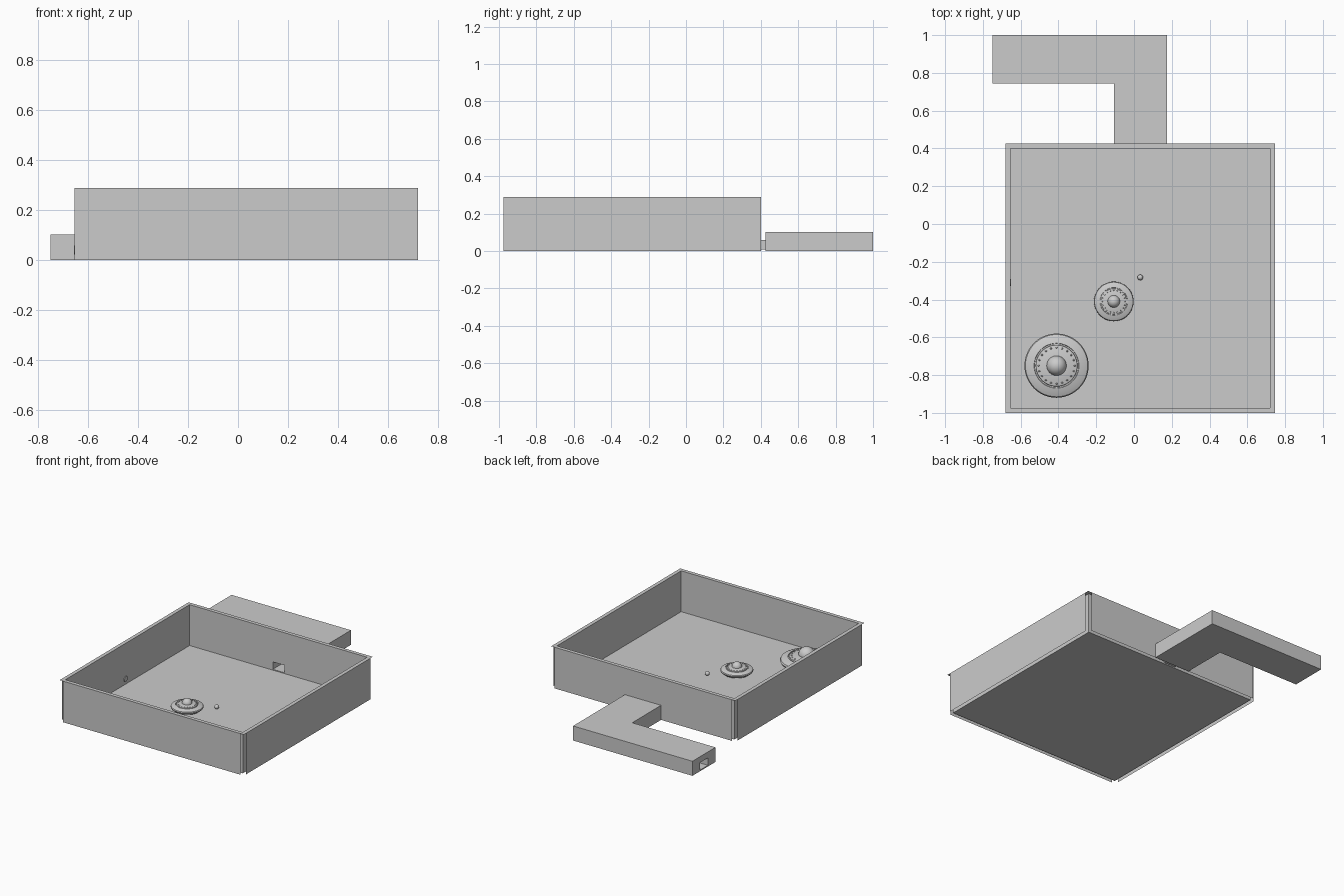
import bpy, bmesh, math
from mathutils import Matrix

if "Cube" in bpy.data.objects:
    bpy.data.objects.remove(bpy.data.objects["Cube"])

# Shared dimensions: inner tray, outer skin, wall height
X0, X1, Y0, Y1 = -0.655, 0.72, -0.975, 0.40
T, H = 0.026, 0.288
OX0, OX1, OY0, OY1 = X0 - T, X1 + T, Y0 - T, Y1 + T
DX0, DX1, DZ0, DZ1 = -0.01, 0.08, 0.008, 0.06      # doorway


def finish(name, bm, smooth=False):
    me = bpy.data.meshes.new(name)
    bm.to_mesh(me)
    bm.free()
    ob = bpy.data.objects.new(name, me)
    bpy.context.collection.objects.link(ob)
    if smooth:
        bpy.ops.object.select_all(action='DESELECT')
        ob.select_set(True)
        bpy.context.view_layer.objects.active = ob
        bpy.ops.object.shade_smooth_by_angle(angle=math.radians(35))
    return ob


def quad(bm, *pts):
    bm.faces.new([bm.verts.new(p) for p in pts])


def wall_x(bm, y, x0, x1, z0=0, z1=H):
    quad(bm, (x0, y, z0), (x1, y, z0), (x1, y, z1), (x0, y, z1))


def wall_y(bm, x, y0, y1, z0=0, z1=H):
    quad(bm, (x, y0, z0), (x, y1, z0), (x, y1, z1), (x, y0, z1))


def slab(bm, x0, x1, y0, y1, z):
    quad(bm, (x0, y0, z), (x1, y0, z), (x1, y1, z), (x0, y1, z))


def prism(name, outline, z0, z1):
    bm = bmesh.new()
    f = bm.faces.new([bm.verts.new((x, y, z0)) for x, y in outline])
    ext = bmesh.ops.extrude_face_region(bm, geom=[f])['geom']
    bmesh.ops.translate(bm, vec=(0, 0, z1 - z0),
                        verts=[v for v in ext if isinstance(v, bmesh.types.BMVert)])
    bmesh.ops.recalc_face_normals(bm, faces=bm.faces)
    return finish(name, bm)


# Tray floor
bm = bmesh.new()
slab(bm, X0, X1, Y0, Y1, 0.002)
finish("tray_floor", bm)

# Double-skinned walls, open at the corners and underneath
bm = bmesh.new()
for y in (Y0, OY0):
    wall_x(bm, y, X0, X1)
for x in (X0, X1, OX0, OX1):
    wall_y(bm, x, Y0, Y1)
for y in (Y1, OY1):                                # back wall with doorway
    wall_x(bm, y, X0, DX0)
    wall_x(bm, y, DX1, X1)
    wall_x(bm, y, DX0, DX1, 0, DZ0)
    wall_x(bm, y, DX0, DX1, DZ1, H)
finish("tray_walls", bm)

# Doorway lining between the two skins
bm = bmesh.new()
for x in (DX0, DX1):
    wall_y(bm, x, Y1, OY1, DZ0, DZ1)
for z in (DZ0, DZ1):
    slab(bm, DX0, DX1, Y1, OY1, z)
finish("doorway_lining", bm)

# Flat rim capping the walls
bm = bmesh.new()
slab(bm, OX0, OX1, OY0, Y0, H)
slab(bm, OX0, OX1, Y1, OY1, H)
slab(bm, OX0, X0, Y0, Y1, H)
slab(bm, X1, OX1, Y0, Y1, H)
finish("tray_rim", bm)

# L-shaped corridor block with a tunnel cut through it
block = prism("corridor", [(-0.105, OY1), (0.175, OY1), (0.175, 1), (-0.75, 1),
                           (-0.75, 0.745), (-0.105, 0.745)], 0, 0.102)
tunnel = prism("tunnel_cutter", [(DX0, OY1 - 0.05), (DX1, OY1 - 0.05), (DX1, 0.918),
                                 (-0.80, 0.918), (-0.80, 0.828), (DX0, 0.828)], DZ0, DZ1)
tunnel.hide_render = True
tunnel.hide_set(True)
cut = block.modifiers.new("tunnel", 'BOOLEAN')
cut.operation, cut.object, cut.solver = 'DIFFERENCE', tunnel, 'EXACT'


def bumper(name, x, y, r):
    # Lathed saucer profile with stepped rings, as fractions of the radius
    profile = [(0, 0.02), (0.55, 0.02), (0.85, 0.14), (0.97, 0.24), (1, 0.31),
               (0.97, 0.37), (0.86, 0.42), (0.70, 0.46), (0.69, 0.43), (0.65, 0.43),
               (0.64, 0.48), (0.45, 0.52), (0.30, 0.54), (0, 0.54)]
    bm = bmesh.new()
    vs = [bm.verts.new((a * r, 0, b * r)) for a, b in profile]
    es = [bm.edges.new(p) for p in zip(vs, vs[1:])]
    bmesh.ops.spin(bm, geom=vs + es, cent=(0, 0, 0), axis=(0, 0, 1),
                   angle=math.tau, steps=48)
    bmesh.ops.remove_doubles(bm, verts=bm.verts, dist=1e-5)
    bmesh.ops.recalc_face_normals(bm, faces=bm.faces)
    # Ring of small studs and the central ball
    for i in range(20):
        a = math.tau * i / 20
        bmesh.ops.create_uvsphere(bm, u_segments=8, v_segments=6, radius=0.03 * r,
                                  matrix=Matrix.Translation((0.56 * r * math.cos(a),
                                                             0.56 * r * math.sin(a), 0.495 * r)))
    bmesh.ops.create_uvsphere(bm, u_segments=24, v_segments=16, radius=0.31 * r,
                              matrix=Matrix.Translation((0, 0, 0.53 * r)))
    finish(name, bm, True).location = (x, y, 0)


bumper("small_saucer", -0.107, -0.41, 0.105)
bumper("large_saucer", -0.41, -0.75, 0.17)

# Small loose ball
bm = bmesh.new()
bmesh.ops.create_uvsphere(bm, u_segments=20, v_segments=12, radius=0.015)
finish("loose_ball", bm, True).location = (0.033, -0.283, 0.018)

# Round button on the left wall
bm = bmesh.new()
bmesh.ops.create_cone(bm, cap_ends=True, segments=24, radius1=0.018, radius2=0.018, depth=0.006,
                      matrix=Matrix.Translation((X0 + 0.002, -0.31, 0.04))
                      @ Matrix.Rotation(math.pi / 2, 4, 'Y'))
finish("wall_button", bm, True)
